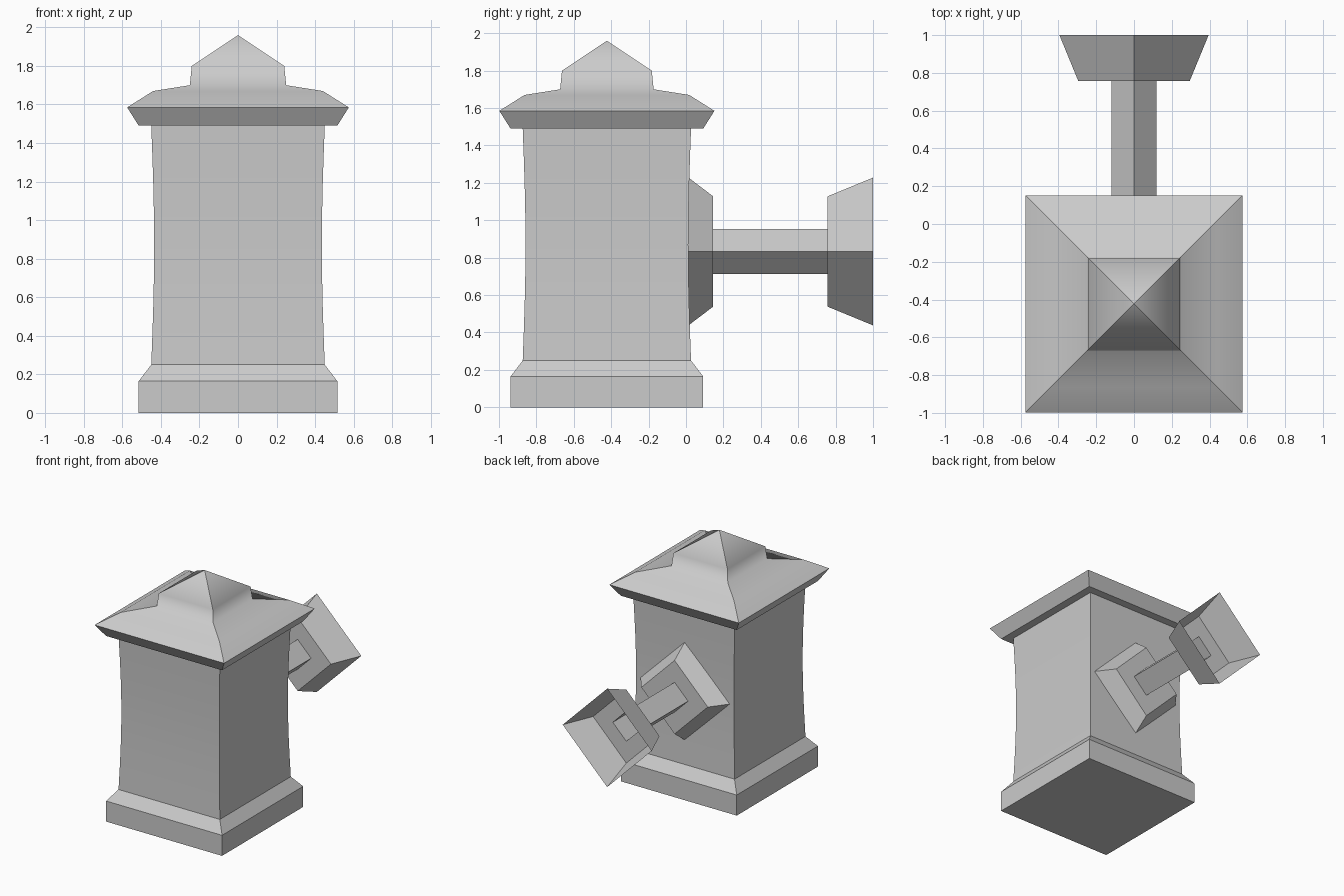
import bpy
import bmesh
import math
from mathutils import Matrix

cube = bpy.data.objects.get("Cube")
if cube:
    bpy.data.objects.remove(cube, do_unlink=True)

stone = bpy.data.materials.new("grey_stone")
stone.use_nodes = True
GREY = (0.6, 0.6, 0.6, 1)
stone.diffuse_color = GREY
stone.node_tree.nodes["Principled BSDF"].inputs["Base Color"].default_value = GREY


def square_lathe(name, profile, turn, matrix, smooth=False, creases=(), closed_start=False):
    """Sweep a (radius, height) profile round four corners; creases lists sharp ring numbers."""
    bm = bmesh.new()
    rings = []
    for r, h in profile:
        ring = []
        for k in range(4):
            a = turn + k * math.pi / 2
            ring.append(bm.verts.new((r * math.cos(a), r * math.sin(a), h)))
        rings.append(ring)
    for low, high in zip(rings, rings[1:]):
        for k in range(4):
            n = (k + 1) % 4
            face = bm.faces.new((low[k], low[n], high[n], high[k]))
            face.smooth = smooth
            # the corner edges always stay sharp
            bm.edges.get((low[k], high[k])).smooth = False
    for i in creases:
        for k in range(4):
            bm.edges.get((rings[i][k], rings[i][(k + 1) % 4])).smooth = False
    if closed_start:
        bm.faces.new(rings[0][::-1])
    bmesh.ops.remove_doubles(bm, verts=bm.verts[:], dist=0.0001)
    bm.transform(matrix)
    mesh = bpy.data.meshes.new(name)
    bm.to_mesh(mesh)
    bm.free()
    mesh.materials.append(stone)
    obj = bpy.data.objects.new(name, mesh)
    bpy.context.collection.objects.link(obj)
    return obj


def pillar_part(name, half_widths, **options):
    profile = [(w * math.sqrt(2), z) for w, z in half_widths]
    return square_lathe(name, profile, math.pi / 4, Matrix.Translation((0, -0.423, 0)), **options)


# Base block with sloped top
pillar_part("plinth", [(0.515, 0), (0.515, 0.165), (0.45, 0.25)], closed_start=True)

# Gently waisted shaft
shaft = []
for i in range(9):
    t = i / 8
    shaft.append((0.45 - 0.015 * math.sin(math.pi * t), 0.25 + 1.24 * t))
pillar_part("shaft", shaft, smooth=True)

# Flared cap with a pointed knob
pillar_part("roof", [(0.515, 1.49), (0.575, 1.585), (0.44, 1.67), (0.25, 1.70),
                     (0.24, 1.80), (0, 1.96)],
            smooth=True, creases=(0, 1), closed_start=True)

# Diamond-section rail with flared, open sockets at both ends
to_back = Matrix.Translation((0, 0, 0.833)) @ Matrix.Rotation(-math.pi / 2, 4, "X")
square_lathe("side_rail", [(0.405, 0), (0.295, 0.145), (0.12, 0.145), (0.12, 0.757),
                           (0.295, 0.757), (0.395, 1)], 0, to_back)
